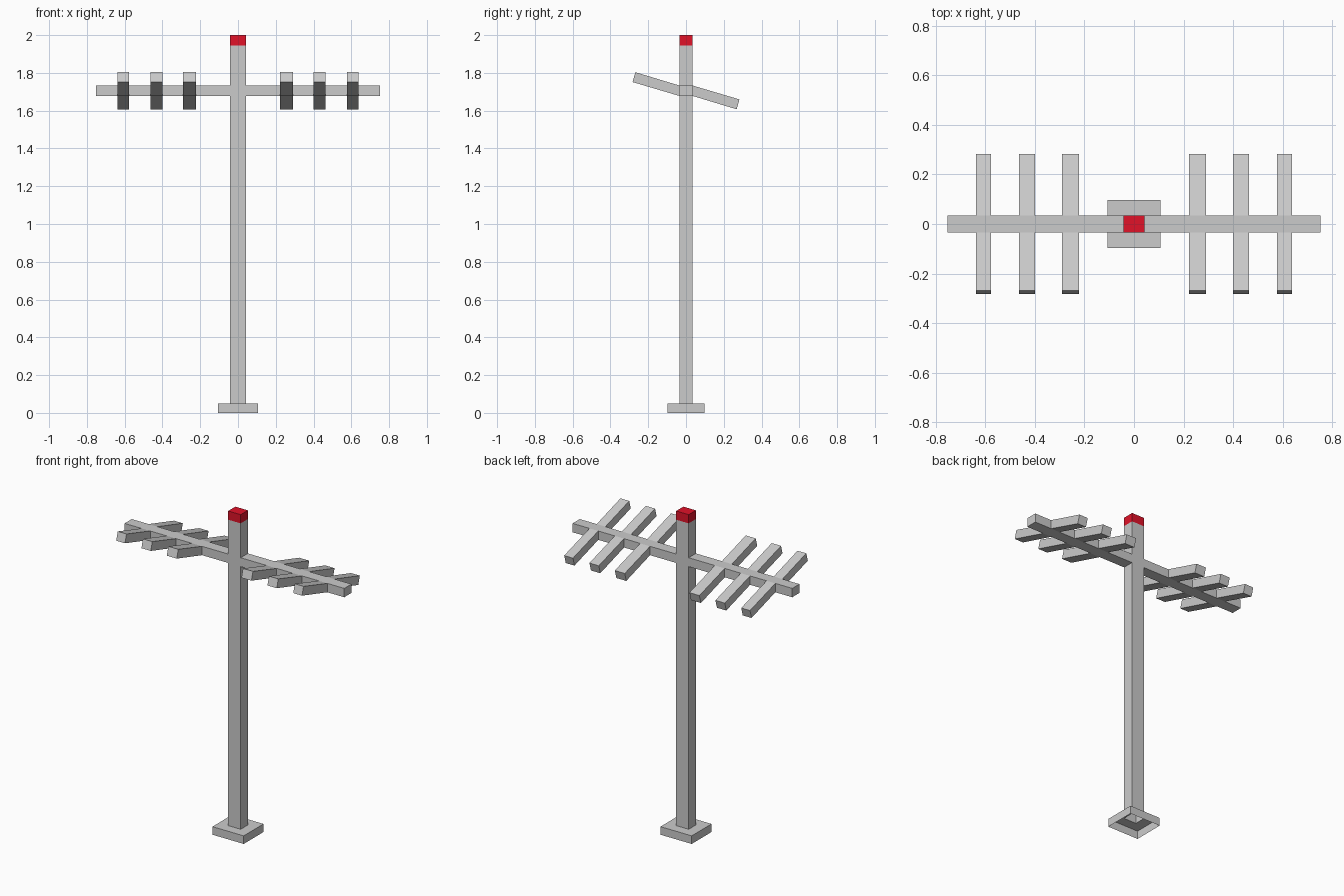
import bpy
import bmesh

cube = bpy.data.objects.get("Cube")
if cube:
    bpy.data.objects.remove(cube, do_unlink=True)


def material(name, colour):
    mat = bpy.data.materials.new(name)
    mat.use_nodes = True
    mat.diffuse_color = colour
    mat.node_tree.nodes["Principled BSDF"].inputs["Base Color"].default_value = colour
    return mat


grey = material("light grey metal", (0.6, 0.6, 0.6, 1))
red = material("red paint", (0.75, 0.006, 0.022, 1))


def loft(name, rings, mat, closed_end=False, mirror=False):
    """Skin a row of four-point rings; both ends stay open unless closed_end."""
    bm = bmesh.new()
    loops = [[bm.verts.new(p) for p in ring] for ring in rings]
    for a, b in zip(loops, loops[1:]):
        for i in range(4):
            j = (i + 1) % 4
            bm.faces.new((a[i], a[j], b[j], b[i]))
    if closed_end:
        bm.faces.new(loops[-1])
    bmesh.ops.recalc_face_normals(bm, faces=bm.faces)
    mesh = bpy.data.meshes.new(name)
    bm.to_mesh(mesh)
    bm.free()
    mesh.materials.append(mat)
    obj = bpy.data.objects.new(name, mesh)
    bpy.context.collection.objects.link(obj)
    if mirror:
        mod = obj.modifiers.new("Mirror", 'MIRROR')
        mod.use_mirror_merge = False
    return obj


def level(hx, hy, z):
    """Horizontal rectangle centred on the mast."""
    return [(-hx, -hy, z), (hx, -hy, z), (hx, hy, z), (-hx, hy, z)]


POLE_X, POLE_Y = 0.043, 0.035
BASE_TOP, CAP_BOTTOM, TOP = 0.05, 1.946, 2.0
ARM_Z, ARM_H = 1.7055, 0.0275
ARM_END = 0.753

# Hollow base, mast and painted tip
loft("base_plate", [level(0.107, 0.097, 0), level(0.107, 0.097, BASE_TOP),
                    level(POLE_X, POLE_Y, BASE_TOP)], grey)
loft("mast", [level(POLE_X, POLE_Y, BASE_TOP), level(POLE_X, POLE_Y, CAP_BOTTOM)], grey)
loft("mast_tip", [level(POLE_X, POLE_Y, CAP_BOTTOM), level(POLE_X, POLE_Y, TOP)],
     red, closed_end=True)


# Cross arm, mirrored to both sides
def arm_section(x):
    return [(x, -POLE_Y, ARM_Z - ARM_H), (x, POLE_Y, ARM_Z - ARM_H),
            (x, POLE_Y, ARM_Z + ARM_H), (x, -POLE_Y, ARM_Z + ARM_H)]


loft("cross_arm", [arm_section(POLE_X), arm_section(ARM_END)], grey,
     closed_end=True, mirror=True)


# Tilted antenna bars: front halves rise, back halves fall
def bar_section(x, half, low, high, side):
    points = [(x - half, low), (x + half, low), (x + half, high), (x - half, high)]
    return [(px, side * y, ARM_Z + side * dz) for px, (y, dz) in points]


bars = [("inner", 0.256, 0.034), ("middle", 0.432, 0.032), ("outer", 0.607, 0.030)]
for label, x, half in bars:
    for end, side in (("front", 1), ("back", -1)):
        root = bar_section(x, half, (-POLE_Y, -ARM_H), (-POLE_Y, ARM_H), side)
        # The two halves are half-turn copies, so the end lean swaps over
        tip = bar_section(x, half, (-0.283, 0.046), (-0.268, 0.098), side)
        loft(f"{label}_bar_{end}", [root, tip], grey, closed_end=True, mirror=True)
